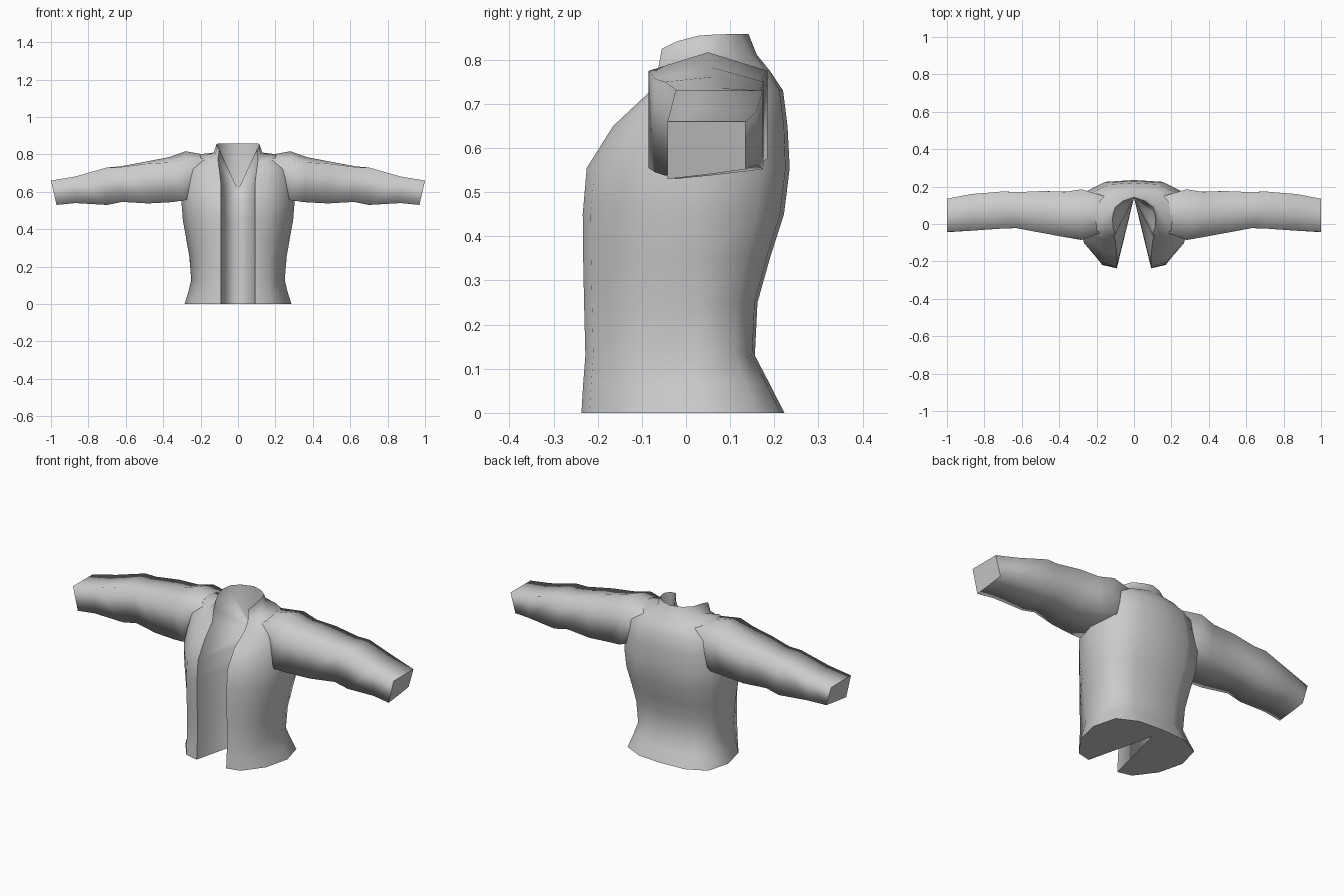
import bpy, bmesh

if "Cube" in bpy.data.objects:
    bpy.data.objects.remove(bpy.data.objects["Cube"])

fabric = bpy.data.materials.new("grey_fabric")
fabric.diffuse_color = (0.6, 0.6, 0.6, 1)
fabric.use_nodes = True
fabric.node_tree.nodes["Principled BSDF"].inputs["Base Color"].default_value = fabric.diffuse_color


def finish(bm, name):
    """Turn a right-hand half into a mirrored object with one material."""
    bmesh.ops.recalc_face_normals(bm, faces=bm.faces[:])
    mesh = bpy.data.meshes.new(name)
    bm.to_mesh(mesh)
    bm.free()
    mesh.materials.append(fabric)
    ob = bpy.data.objects.new(name, mesh)
    bpy.context.collection.objects.link(ob)
    mod = ob.modifiers.new("mirror", "MIRROR")
    mod.use_axis[0] = True
    mod.merge_threshold = 0.0005
    return ob


def face(bm, verts, smooth=True):
    f = bm.faces.new(verts)
    f.smooth = smooth
    return f


# Jacket body: each row runs from the front edge round the side to the back centre
def body_row(z, front_y, side_x, back_y):
    return [(0.092, front_y, z), (0.17, front_y + 0.018, z),
            (side_x * 0.88, front_y * 0.5 + 0.01, z), (side_x, 0.03, z),
            (side_x * 0.88, back_y * 0.72, z), (side_x * 0.5, back_y * 0.96, z), (0, back_y, z)]


rows = [body_row(*r) for r in (
    (0.00, -0.237, 0.286, 0.223), (0.065, -0.233, 0.265, 0.19), (0.13, -0.228, 0.25, 0.156),
    (0.25, -0.231, 0.26, 0.162), (0.35, -0.233, 0.277, 0.19), (0.45, -0.234, 0.295, 0.222),
    (0.555, -0.225, 0.303, 0.235))]
LOWER = len(rows)
rows += [
    [(.092, -.165, .65), (.16, -.155, .65), (.25, -.09, .65), (.29, .03, .65),
     (.26, .16, .65), (.14, .222, .65), (0, .23, .65)],
    [(.1, -.085, .72), (.16, -.085, .725), (.24, -.06, .73), (.28, .04, .73),
     (.23, .165, .73), (.13, .212, .73), (0, .22, .73)],
    [(.105, -.072, .75), (.14, -.06, .77), (.19, -.03, .792), (.21, .04, .8),
     (.18, .12, .785), (.11, .175, .78), (0, .19, .775)],
    [(.107, -.063, .78), (.122, -.035, .795), (.13, .03, .808), (.128, .06, .81),
     (.11, .1, .81), (.07, .145, .81), (0, .16, .812)],
    [(.1, -.055, .825), (.112, -.02, .842), (.115, .03, .855), (.11, .06, .857),
     (.1, .09, .858), (.06, .122, .858), (0, .142, .858)],
]
bm = bmesh.new()
grid = [[bm.verts.new(p) for p in r] for r in rows]
for a, b in zip(grid, grid[1:]):
    for i in range(6):
        face(bm, (a[i], a[i + 1], b[i + 1], b[i]))

# Lining: folds from the front edge straight to the middle of the back
lining = [bm.verts.new((0, 0.14, r[0][2])) for r in rows[:LOWER]]
tip = bm.verts.new((0, 0.14, 0.61))
for i in range(LOWER - 1):
    face(bm, (grid[i][0], grid[i + 1][0], lining[i + 1], lining[i]))
face(bm, (grid[LOWER - 1][0], grid[LOWER][0], tip, lining[-1]))
for a, b in zip(grid[LOWER:], grid[LOWER + 1:]):
    face(bm, (a[0], b[0], tip))
for i in range(6):
    face(bm, (grid[-1][i], grid[-1][i + 1], tip))

# Flat underside and crisp collar and opening edges
face(bm, grid[0] + [lining[0]], False)
crisp = [r[0] for r in grid] + grid[-1][1:]
for a, b in zip(crisp, crisp[1:]):
    bm.edges.get((a, b)).smooth = False
bm.edges.get((grid[-1][3], tip)).smooth = False
finish(bm, "jacket_body")

# Sleeve: rings of (top x, bottom x, front y, back y, top z, bottom z, ridge height)
rings = [
    (0.16, 0.20, -0.04, 0.15, 0.775, 0.59, 0.02),
    (0.28, 0.285, -0.085, 0.185, 0.775, 0.565, 0.042),
    (0.37, 0.35, -0.07, 0.172, 0.757, 0.555, 0.028),
    (0.49, 0.48, -0.048, 0.176, 0.75, 0.548, 0.012),
    (0.63, 0.62, -0.022, 0.17, 0.732, 0.556, 0.004),
    (0.70, 0.70, -0.024, 0.174, 0.73, 0.54, 0.0),
    (0.87, 0.87, -0.036, 0.16, 0.682, 0.55, 0.0),
    (1.00, 0.97, -0.042, 0.135, 0.66, 0.54, 0.0),
]
bm = bmesh.new()
loops = []
for xt, xb, yf, yb, zt, zb, ridge in rings:
    ym = (yf + yb) / 2
    loops.append([bm.verts.new(p) for p in (
        (xt, yf, zt), (xt, ym, zt + ridge), (xt, yb, zt),
        (xb, yb, zb + 0.012), (xb, ym, zb), (xb, yf, zb - 0.01))])
for a, b in zip(loops, loops[1:]):
    for i in range(6):
        j = (i + 1) % 6
        face(bm, (a[i], a[j], b[j], b[i]))
face(bm, loops[0], False)
face(bm, loops[-1], False)
finish(bm, "sleeves")
